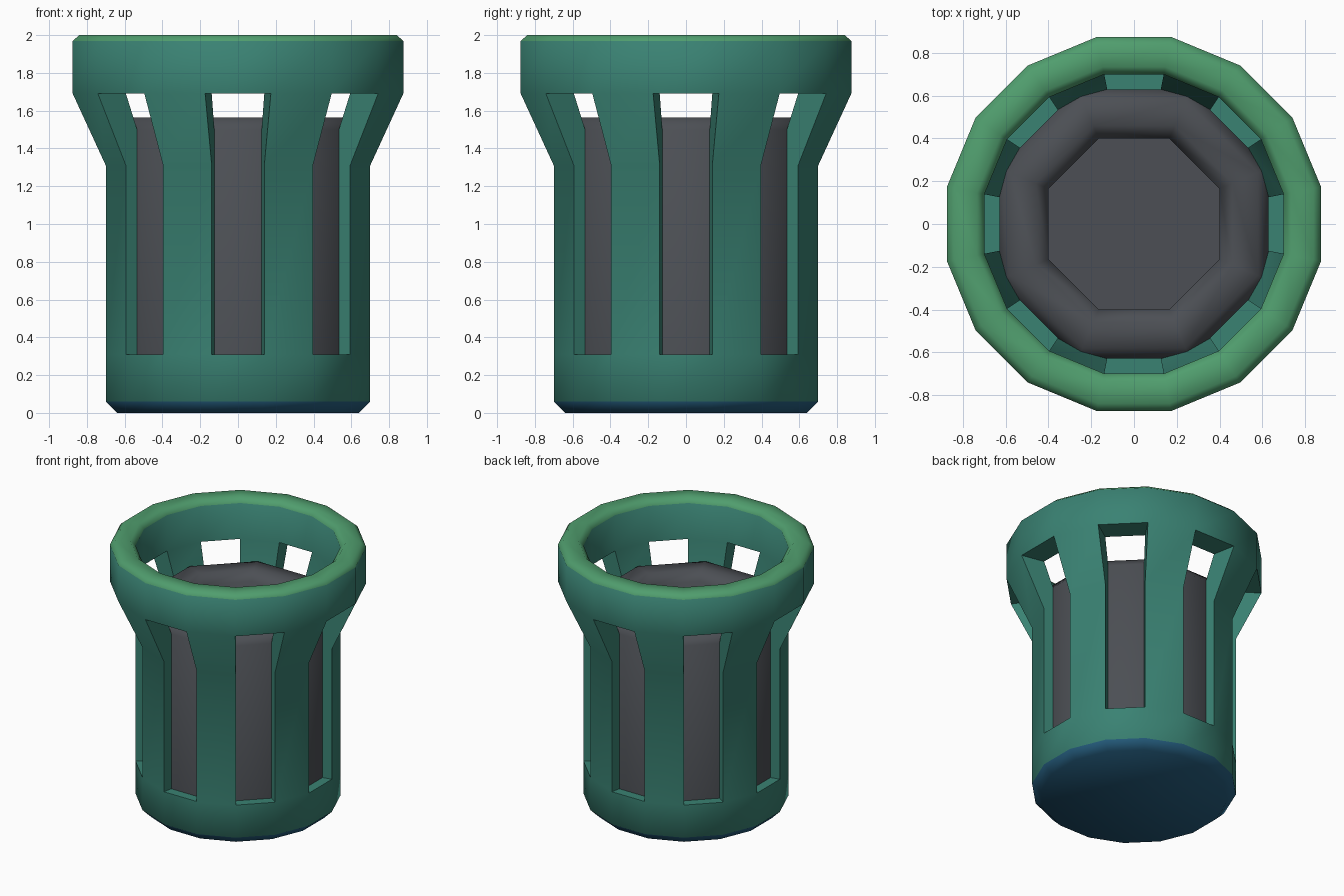
import bpy, bmesh, math

if "Cube" in bpy.data.objects:
    bpy.data.objects.remove(bpy.data.objects["Cube"])


def material(name, rgb):
    m = bpy.data.materials.new(name)
    m.diffuse_color = (*rgb, 1)
    m.use_nodes = True
    m.node_tree.nodes["Principled BSDF"].inputs["Base Color"].default_value = m.diffuse_color
    return m


teal = material("teal", (0.042, 0.223, 0.171))
green = material("rim green", (0.08, 0.34, 0.155))
blue = material("base blue", (0.018, 0.107, 0.205))
grey = material("liner grey", (0.072, 0.078, 0.089))


def ring(bm, apothem, z, n):
    """Regular n-gon of vertices with flat sides facing the axes."""
    r = apothem / math.cos(math.pi / n)
    return [bm.verts.new((r * math.cos((i + 0.5) * math.tau / n),
                          r * math.sin((i + 0.5) * math.tau / n), z)) for i in range(n)]


def finish(bm, name, mats, angle):
    bmesh.ops.recalc_face_normals(bm, faces=bm.faces)
    me = bpy.data.meshes.new(name)
    bm.to_mesh(me)
    bm.free()
    for m in mats:
        me.materials.append(m)
    ob = bpy.data.objects.new(name, me)
    bpy.context.collection.objects.link(ob)
    bpy.ops.object.select_all(action='DESELECT')
    ob.select_set(True)
    bpy.context.view_layer.objects.active = ob
    bpy.ops.object.shade_smooth_by_angle(angle=math.radians(angle))
    return ob


# Slotted outer shell: closed profile of (apothem, height), 16 sides
N = 16
shell = [(0.64, 0), (0.70, 0.06), (0.70, 0.31), (0.70, 1.31), (0.875, 1.69),
         (0.875, 1.97), (0.84, 2.0), (0.735, 2.0), (0.70, 1.965),
         (0.70, 1.69), (0.63, 1.5), (0.63, 0.31), (0.63, 0.08)]
OPEN = {2, 3, 9, 10}          # profile spans left out at each slot
SIDE = [2, 3, 4, 9, 10, 11]   # profile points around a slot side
bm = bmesh.new()
rings = [ring(bm, a, z, N) for a, z in shell]
for i in range(N):
    j = (i + 1) % N
    slot = i % 2 == 1
    for k in range(len(shell) - 1):
        if slot and k in OPEN:
            continue
        f = bm.faces.new((rings[k][i], rings[k][j], rings[k + 1][j], rings[k + 1][i]))
        f.material_index = 2 if k == 0 else 1 if k in (5, 6, 7) else 0
    if slot:
        # sill, head and both sides of the slot
        for a, b in ((2, 11), (4, 9)):
            bm.faces.new((rings[a][i], rings[a][j], rings[b][j], rings[b][i]))
        for s in (i, j):
            bm.faces.new([rings[k][s] for k in SIDE])
bm.faces.new(rings[0]).material_index = 2
bm.faces.new(rings[-1])
finish(bm, "bin_shell", (teal, green, blue), 50)

# Octagonal inner liner with rounded lip and recess
liner = [(0.63, 0.1), (0.63, 1.5), (0.58, 1.565), (0.46, 1.565), (0.40, 1.5), (0.40, 0.5)]
bm = bmesh.new()
rings = [ring(bm, a, z, 8) for a, z in liner]
for lo, hi in zip(rings, rings[1:]):
    for i in range(8):
        j = (i + 1) % 8
        bm.faces.new((lo[i], lo[j], hi[j], hi[i]))
bm.faces.new(rings[0])
bm.faces.new(rings[-1])
finish(bm, "inner_liner", (grey,), 60)
